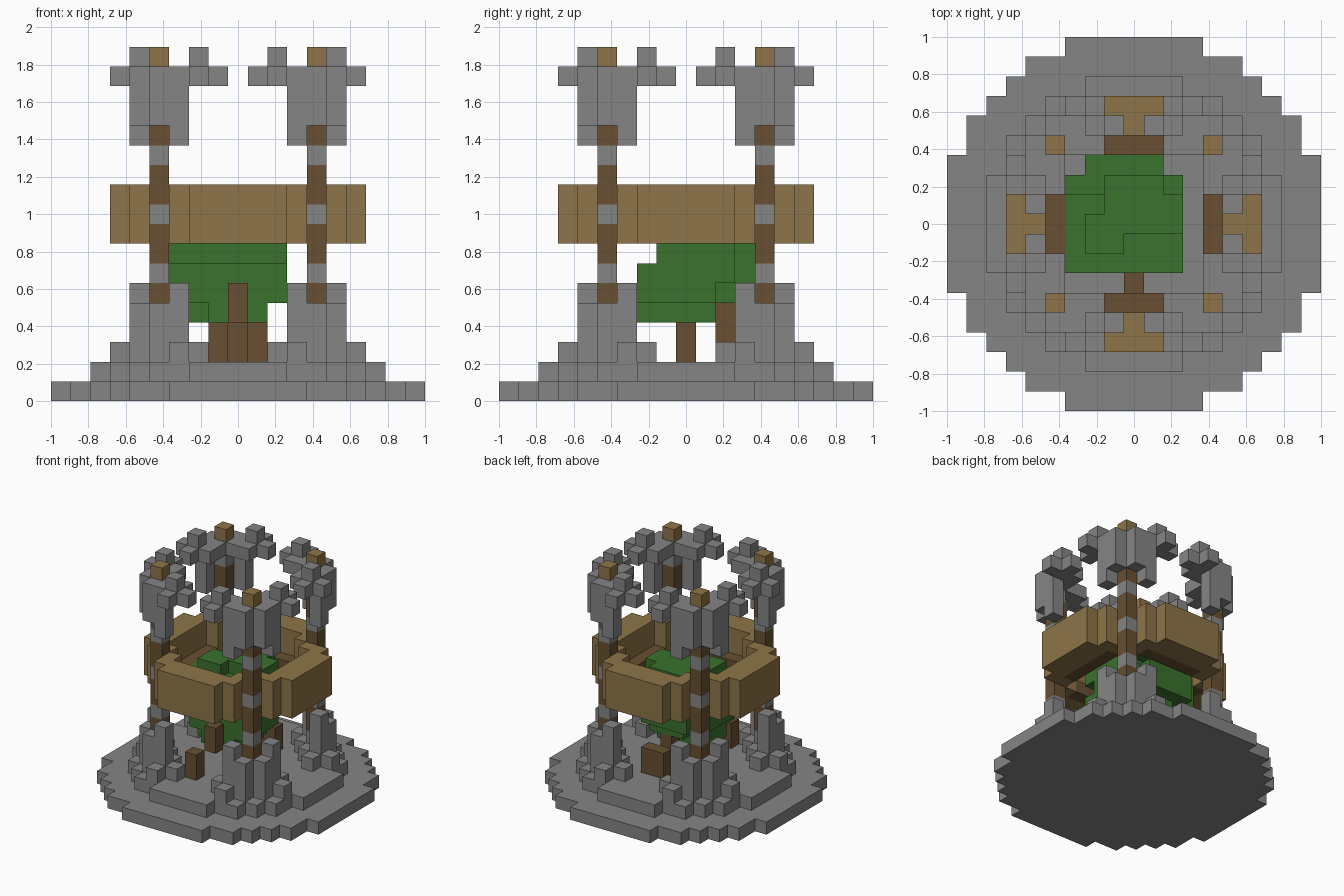
import bpy, bmesh
from mathutils import Vector

U = 2 / 19  # block size

cube = bpy.data.objects.get("Cube")
if cube:
    bpy.data.objects.remove(cube)


def material(name, rgb):
    m = bpy.data.materials.new(name)
    m.use_nodes = True
    m.diffuse_color = (*rgb, 1)
    bsdf = next(n for n in m.node_tree.nodes if n.type == 'BSDF_PRINCIPLED')
    bsdf.inputs["Base Color"].default_value = (*rgb, 1)
    bsdf.inputs["Roughness"].default_value = 0.9
    return m


STONE = material("stone_grey", (0.235, 0.235, 0.235))
OAK = material("light_wood", (0.27, 0.178, 0.065))
BARK = material("dark_wood", (0.138, 0.08, 0.032))
LEAF = material("leaf_green", (0.042, 0.168, 0.026))

parts = {}     # part name -> (material, set of blocks)
taken = set()  # every filled block


def add(name, mat, blocks):
    """Fill blocks for a part; earlier parts keep the blocks they own."""
    cells = parts.setdefault(name, (mat, set()))[1]
    new = set(blocks) - taken
    cells |= new
    taken.update(new)


def box(x0, x1, y0, y1, z0, z1):
    return {(x, y, z) for x in range(x0, x1 + 1)
            for y in range(y0, y1 + 1) for z in range(z0, z1 + 1)}


def ring(r_in, r_out, z0, z1):
    """Blocks whose squared radius lies in a range."""
    return {c for c in box(-9, 9, -9, 9, z0, z1)
            if r_in <= c[0] ** 2 + c[1] ** 2 <= r_out}


def corners(blocks):
    """Repeat one corner at all four, mirrored over its diagonal too."""
    out = set()
    for x, y, z in blocks:
        for a, b in ((x, y), (y, x)):
            out |= {(sx * a, sy * b, z) for sx in (1, -1) for sy in (1, -1)}
    return out


def cross(x, y, z):
    return {(x, y, z), (x + 1, y, z), (x - 1, y, z), (x, y + 1, z), (x, y - 1, z)}


# Round stepped base
add("base_step_lower", STONE, ring(0, 90, 0, 0))
add("base_step_upper", STONE, ring(0, 56, 1, 1))

# Banded corner pillars with wooden tips
shaft = box(4, 4, 4, 4, 2, 16)
add("pillar_wood_bands", BARK, corners({c for c in shaft if c[2] % 3}))
add("pillar_stone_bands", STONE, corners({c for c in shaft if c[2] % 3 == 0}))
add("pillar_tips", OAK, corners({(4, 4, 17)}))

# Plinths and buttresses at the pillar feet
add("pillar_plinths", STONE, corners(cross(3, 5, 2) | {(4, 5, 2)}))
add("lower_buttresses", STONE, corners(box(3, 3, 5, 5, 3, 5) | box(4, 4, 5, 5, 3, 4)))

# Hanging buttresses, capitals and crenels at the pillar heads
add("upper_buttresses", STONE, corners(box(3, 3, 5, 5, 13, 15) | box(4, 4, 5, 5, 14, 15)))
add("capitals", STONE, corners(cross(2, 5, 16) | {(3, 4, 16), (4, 5, 16)}))
add("crenels", STONE, corners({(2, 5, 17)}))

# Wooden gallery with an inner ledge
add("gallery_wall", OAK, ring(25, 40, 8, 10))
add("gallery_ledge", BARK, corners(box(-2, 2, 4, 4, 8, 8)))

# Tree with spreading roots
add("trunk", BARK, box(0, 0, 0, 0, 2, 6))
add("front_root", BARK, box(-1, -1, -4, -4, 2, 3) | box(0, 0, -3, -3, 4, 5))
add("back_root", BARK, box(0, 1, 3, 3, 2, 3) | box(0, 0, 2, 2, 3, 4))

# Leafy crown in offset layers
crown = box(-2, 1, -1, 1, 4, 4) | box(-1, 1, -2, -2, 4, 4)
crown |= box(-2, 2, -2, 1, 5, 5) | box(-1, 1, 2, 2, 5, 5)
crown |= box(-3, 2, -2, 2, 6, 6) | box(-2, 1, 3, 3, 6, 7)
crown |= box(-3, 2, -1, 2, 7, 7) | box(-3, 2, -2, 1, 8, 8)
crown |= box(-1, 1, 0, 2, 9, 9) | box(2, 2, 0, 1, 9, 9) | box(-2, -1, -1, 0, 9, 9)
add("tree_crown", LEAF, crown)

AXES = [Vector(v) for v in ((1, 0, 0), (0, 1, 0), (0, 0, 1))]


def build(name, mat, cells):
    """Make a mesh from the exposed sides of a part's blocks."""
    bm = bmesh.new()
    for c in cells:
        mid = Vector(c) + Vector((0, 0, 0.5))
        for i, n in enumerate(AXES):
            u, v = AXES[(i + 1) % 3] / 2, AXES[(i + 2) % 3] / 2
            for s in (1, -1):
                if tuple(int(k) for k in Vector(c) + n * s) in taken:
                    continue
                o = mid + n * s / 2
                quad = [o - u - v, o + u - v, o + u + v, o - u + v][::s]
                bm.faces.new([bm.verts.new(p * U) for p in quad])
    bmesh.ops.remove_doubles(bm, verts=bm.verts, dist=U / 100)
    bmesh.ops.dissolve_limit(bm, angle_limit=0.01, verts=bm.verts, edges=bm.edges)
    mesh = bpy.data.meshes.new(name)
    bm.to_mesh(mesh)
    bm.free()
    mesh.materials.append(mat)
    bpy.context.collection.objects.link(bpy.data.objects.new(name, mesh))


for part, (mat, cells) in parts.items():
    build(part, mat, cells)
